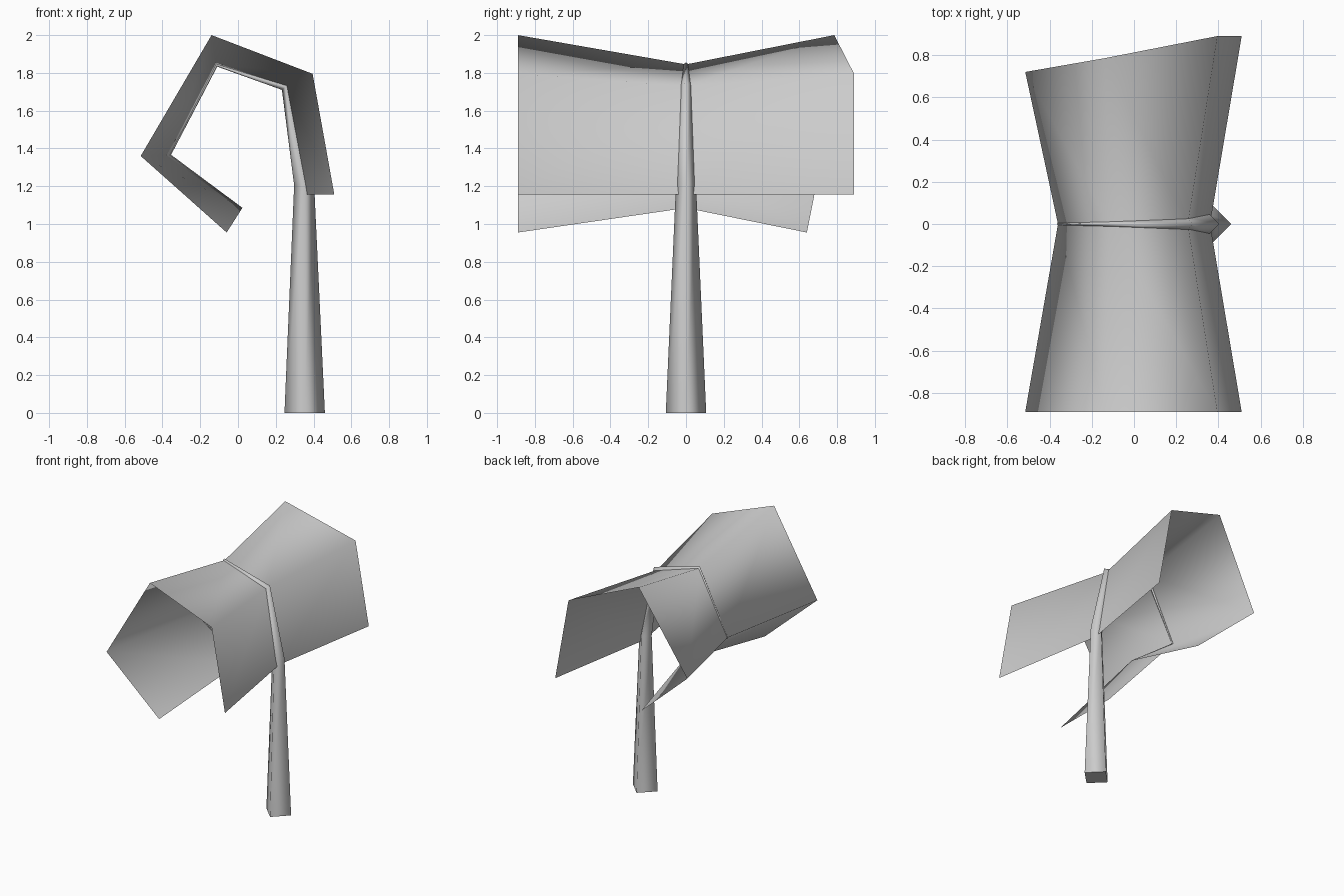
import bpy
import bmesh
from mathutils import Vector

cube = bpy.data.objects.get("Cube")
if cube:
    bpy.data.objects.remove(cube)

grey = bpy.data.materials.new("plain grey")
grey.use_nodes = True
colour = (0.6, 0.6, 0.6, 1)
grey.diffuse_color = colour
grey.node_tree.nodes["Principled BSDF"].inputs["Base Color"].default_value = colour


def finish(name, bm):
    mesh = bpy.data.meshes.new(name)
    bm.to_mesh(mesh)
    bm.free()
    mesh.materials.append(grey)
    obj = bpy.data.objects.new(name, mesh)
    bpy.context.collection.objects.link(obj)


def bridge(bm, rows, closed=False):
    """Join neighbouring rows of vertices with smooth quads."""
    for a, b in zip(rows, rows[1:]):
        count = len(a)
        for i in range(count if closed else count - 1):
            j = (i + 1) % count
            bm.faces.new((a[i], a[j], b[j], b[i])).smooth = True


# Leaf: folded sheet along a curled midrib, flaring towards both side edges
midrib = [(0.36, 1.155), (0.255, 1.73), (-0.115, 1.845), (-0.36, 1.365), (0.023, 1.085)]
rim = [(0.51, 1.155), (0.395, 1.795), (-0.14, 2.0), (-0.515, 1.36), (-0.06, 0.955)]
back_reach = [0.89, 0.89, 0.785, 0.72, 0.64]

bm = bmesh.new()
rows = []
for (mx, mz), (rx, rz), reach in zip(midrib, rim, back_reach):
    points = [(rx, -0.89, rz), (mx, 0, mz), (rx, reach, rz)]
    rows.append([bm.verts.new(p) for p in points])
bridge(bm, rows)
bmesh.ops.recalc_face_normals(bm, faces=bm.faces)
finish("leaf", bm)

# Stem: four-sided tapering tube that follows the midrib to its tip
path = [(0.353, 0), (0.35, 1.21)] + midrib[1:]
radii = [0.107, 0.053, 0.03, 0.013, 0.006, 0.001]
centres = [Vector((x, 0, z)) for x, z in path]
steps = [(b - a).normalized() for a, b in zip(centres, centres[1:])]
side = Vector((0, 1, 0))

bm = bmesh.new()
rings = []
for i, (centre, radius) in enumerate(zip(centres, radii)):
    tangent = (steps[max(i - 1, 0)] + steps[min(i, len(steps) - 1)]).normalized()
    out = side.cross(tangent)
    rings.append([bm.verts.new(centre + d * radius) for d in (out, side, -out, -side)])
bridge(bm, rings, closed=True)
bm.faces.new(rings[0])
bm.faces.new(rings[-1])
bmesh.ops.recalc_face_normals(bm, faces=bm.faces)
finish("stem", bm)
